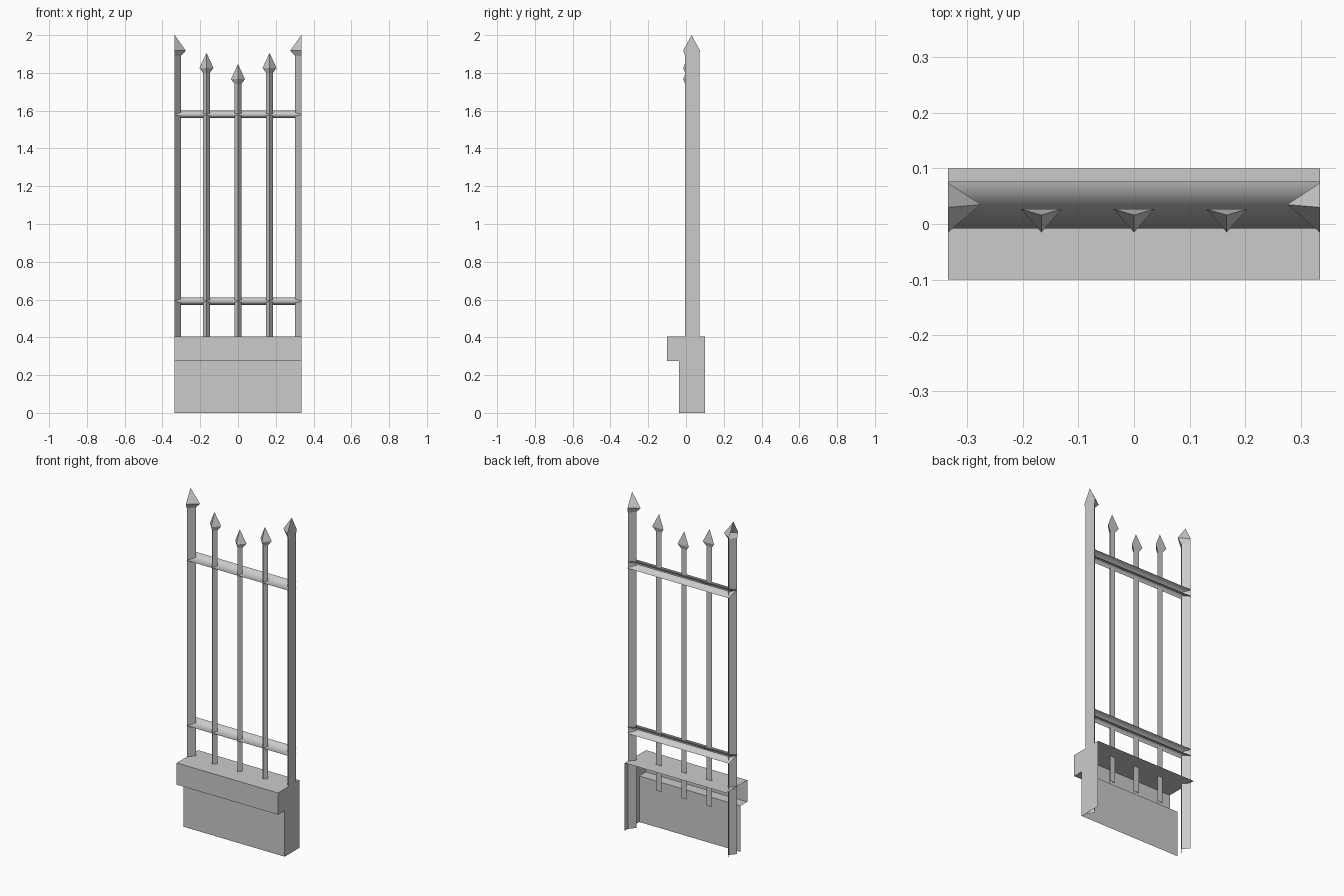
import bpy
import bmesh

if "Cube" in bpy.data.objects:
    bpy.data.objects.remove(bpy.data.objects["Cube"])


def finish(name, bm, smooth=False):
    bmesh.ops.recalc_face_normals(bm, faces=bm.faces)
    for f in bm.faces:
        f.smooth = smooth
    mesh = bpy.data.meshes.new(name)
    bm.to_mesh(mesh)
    bm.free()
    ob = bpy.data.objects.new(name, mesh)
    bpy.context.collection.objects.link(ob)
    return ob


def spear(name, shaft, head, bottom, neck, wide, tip, closed=True):
    """Three-sided shaft with a pointed head, lofted from two triangles."""
    bm = bmesh.new()
    rings = []
    for tri, z in ((shaft, bottom), (shaft, neck), (head, wide)):
        rings.append([bm.verts.new((x, y, z)) for x, y in tri])
    top = bm.verts.new(tip)
    for i in range(3 if closed else 2):
        j = (i + 1) % 3
        for a, b in zip(rings, rings[1:]):
            bm.faces.new((a[i], a[j], b[j], b[i]))
        bm.faces.new((rings[-1][i], rings[-1][j], top))
    return finish(name, bm)


def extrude_x(name, profile, x0, x1, end_cap=False, smooth=False):
    """Open sheet along x from a (y, z) profile, with an optional right end."""
    bm = bmesh.new()
    a = [bm.verts.new((x0, y, z)) for y, z in profile]
    b = [bm.verts.new((x1, y, z)) for y, z in profile]
    for i in range(len(profile) - 1):
        bm.faces.new((a[i], a[i + 1], b[i + 1], b[i]))
    if end_cap:
        corner = bm.verts.new((x1, profile[-1][0], profile[0][1]))
        bm.faces.new(b + [corner])
    return finish(name, bm, smooth)


W = 0.335

# Base wall with overhanging coping, open at the back and left end
extrude_x("base_wall",
          [(-0.037, 0), (-0.037, 0.275), (-0.1, 0.275), (-0.1, 0.405), (0.1, 0.405)],
          -W, W, end_cap=True)

# Rails: V section with its ridge to the front, open at the back
for label, z in (("lower", 0.592), ("upper", 1.58)):
    extrude_x(label + "_rail",
              [(0.077, z + 0.02), (-0.008, z), (0.077, z - 0.02)],
              -W, W, smooth=True)

# Slim bars between the posts
for label, x, z in (("left", -0.167, 1.906), ("middle", 0, 1.847), ("right", 0.167, 1.906)):
    spear(label + "_bar",
          [(x - 0.018, 0.019), (x, -0.004), (x + 0.018, 0.019)],
          [(x - 0.037, 0.027), (x, -0.015), (x + 0.037, 0.027)],
          0.25, z - 0.106, z - 0.08, (x, 0.016, z))

# Half posts at both ends; the left one is open where the next panel joins
for label, s in (("left", -1), ("right", 1)):
    spear(label + "_post",
          [(s * W, -0.005), (s * 0.303, 0.034), (s * W, 0.071)],
          [(s * W, -0.015), (s * 0.276, 0.035), (s * W, 0.074)],
          0, 1.89, 1.918, (s * W, 0.03, 2.0), closed=(s > 0))
